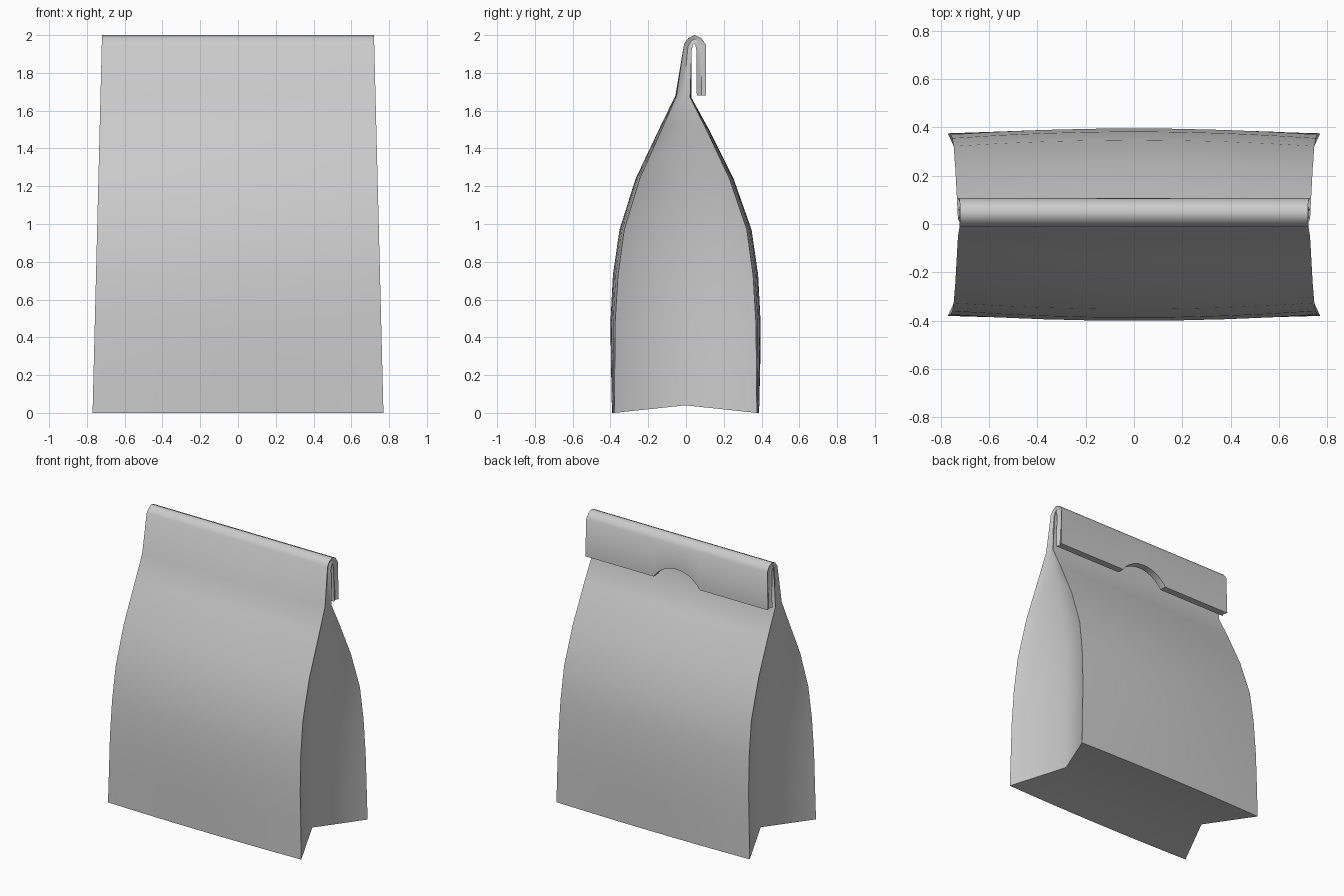
import bpy, bmesh, math

if "Cube" in bpy.data.objects:
    bpy.data.objects.remove(bpy.data.objects["Cube"])

# Rings up the bag: outer sheet (y, z), inner sheet (y, z), outward bulge at mid width
rings = [
    (-.380, 0.00, .375, 0.00, .012),
    (-.377, 0.25, .373, 0.25, .020),
    (-.375, 0.48, .370, 0.48, .025),
    (-.360, 0.73, .355, 0.73, .027),
    (-.327, 0.97, .322, 0.97, .025),
    (-.245, 1.24, .230, 1.24, .022),
    (-.120, 1.52, .108, 1.50, .014),
    (-.050, 1.68, .022, 1.67, .006),
    # rolled-over top
    (-.010, 1.955, .030, 1.92, 0),
    (.013, 1.985, .035, 1.945, 0),
    (.045, 2.00, .043, 1.957, 0),
    (.080, 1.985, .050, 1.945, 0),
    (.105, 1.95, .055, 1.92, 0),
    (.107, 1.68, .057, 1.68, 0),
]
NOTCH_W, NOTCH_H = 0.195, 0.10
R = (NOTCH_W ** 2 + NOTCH_H ** 2) / (2 * NOTCH_H)

# Column positions across the width, finer along the notch arc
half = [NOTCH_W * math.sin(math.pi / 2 * i / 6) for i in range(7)] + [0.38, 0.57, 0.77]
cols = [-h for h in reversed(half[1:])] + half
n = len(cols)


def notch(x):
    return math.sqrt(R * R - x * x) - (R - NOTCH_H) if abs(x) < NOTCH_W else 0


def width(z):
    return 1 - 0.025 * z / 0.77


bm = bmesh.new()
outer, inner, gusset = [], [], []
for k, (yo, zo, yi, zi, bulge) in enumerate(rings):
    last = k == len(rings) - 1
    o, i = [], []
    for c in cols:
        b = bulge * (1 - (c / 0.77) ** 2)
        lift = notch(c) if last else 0
        o.append(bm.verts.new((c * width(zo), yo - b, zo + lift)))
        i.append(bm.verts.new((c * width(zi), yi + b, zi + lift)))
    outer.append(o)
    inner.append(i)
    # side fold line, pushed inwards
    thick = math.hypot(yi - yo, zi - zo)
    gx = 0.77 * width((zo + zi) / 2) - 0.233 * thick
    gz = (zo + zi) / 2 + (0.04 if k == 0 else 0)
    gusset.append([bm.verts.new((s * gx, (yo + yi) / 2, gz)) for s in (-1, 1)])

# Front panel, back panel and gusseted sides
for k in range(len(rings) - 1):
    for sheet in (outer, inner):
        for j in range(n - 1):
            bm.faces.new((sheet[k][j], sheet[k][j + 1], sheet[k + 1][j + 1], sheet[k + 1][j]))
    for s, j in ((0, 0), (1, n - 1)):
        for sheet in (outer, inner):
            bm.faces.new((sheet[k][j], gusset[k][s], gusset[k + 1][s], sheet[k + 1][j]))

# Base with raised centre line, and edge of the folded flap
for k in (0, len(rings) - 1):
    g0, g1 = gusset[k]
    mid = [g0]
    for j in range(1, n - 1):
        v = (outer[k][j].co + inner[k][j].co) / 2
        v.x = g1.co.x * cols[j] / 0.77
        if k == 0:
            v.z = g1.co.z
        mid.append(bm.verts.new(v))
    mid.append(g1)
    for sheet in (outer, inner):
        for j in range(n - 1):
            bm.faces.new((sheet[k][j], sheet[k][j + 1], mid[j + 1], mid[j]))

bmesh.ops.recalc_face_normals(bm, faces=bm.faces)
mesh = bpy.data.meshes.new("paper_bag")
bm.to_mesh(mesh)
bm.free()
bag = bpy.data.objects.new("paper_bag", mesh)
bpy.context.collection.objects.link(bag)
bpy.context.view_layer.objects.active = bag
bag.select_set(True)
bpy.ops.object.shade_smooth_by_angle(angle=math.radians(53))
